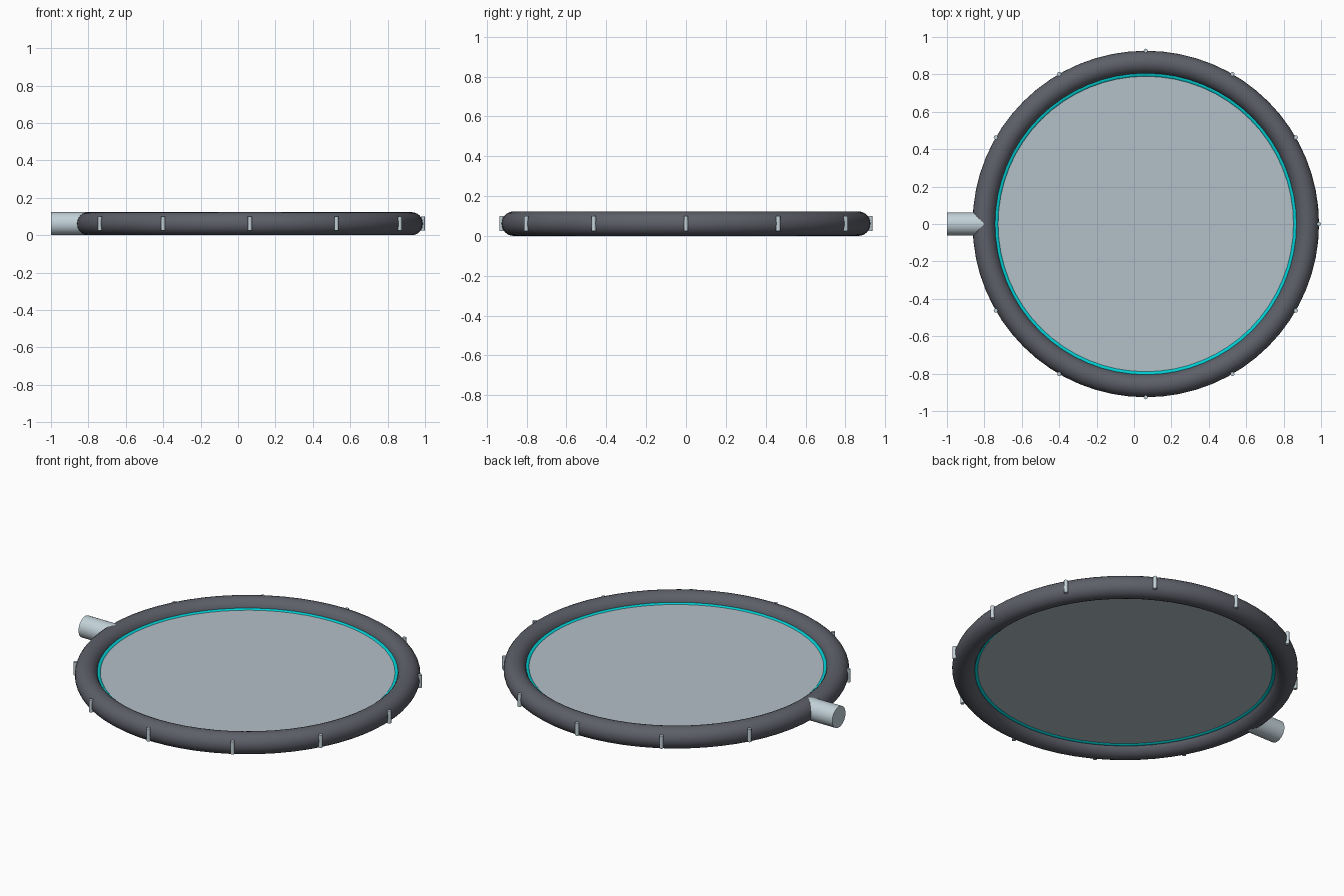
import bpy
import math

cube = bpy.data.objects.get("Cube")
if cube:
    bpy.data.objects.remove(cube, do_unlink=True)

CX = 0.063          # ring centre
TUBE = 0.0617       # tube radius, also half the height
MAJOR = 0.8645      # ring radius to the tube centre
INNER = 0.803       # radius of the trim and the panel


def make_material(name, rgb):
    mat = bpy.data.materials.new(name)
    mat.use_nodes = True
    colour = (*rgb, 1.0)
    mat.diffuse_color = colour
    mat.node_tree.nodes["Principled BSDF"].inputs["Base Color"].default_value = colour
    return mat


dark_grey = make_material("dark grey", (0.11, 0.115, 0.14))
cyan = make_material("cyan", (0.0, 0.62, 0.65))
panel_grey = make_material("pale blue grey", (0.45, 0.53, 0.58))
metal = make_material("light metal", (0.54, 0.64, 0.69))


def finish(name, mat):
    obj = bpy.context.object
    obj.name = name
    obj.data.materials.append(mat)
    bpy.ops.object.shade_smooth_by_angle(angle=math.radians(40))
    return obj


def torus(name, major, minor, sides, mat):
    bpy.ops.mesh.primitive_torus_add(
        major_radius=major, minor_radius=minor, major_segments=64,
        minor_segments=sides, location=(CX, 0, TUBE))
    return finish(name, mat)


def cylinder(name, radius, depth, location, mat, sides=32, rotation=(0, 0, 0)):
    bpy.ops.mesh.primitive_cylinder_add(
        vertices=sides, radius=radius, depth=depth,
        location=location, rotation=rotation)
    return finish(name, mat)


# Main ring, bright inner trim and flat panel
torus("outer_ring", MAJOR, TUBE, 24, dark_grey)
torus("inner_trim", INNER, 0.0185, 16, cyan)
cylinder("centre_panel", INNER, 0.025, (CX, 0, TUBE), panel_grey, sides=64)

# Side pipe running into the ring
pipe_end = CX - MAJOR
cylinder("side_pipe", TUBE, 1 + pipe_end, ((pipe_end - 1) / 2, 0, TUBE),
         metal, rotation=(0, math.pi / 2, 0))

# Small upright pins around the rim, except where the pipe enters
PINS = 12
for i in range(PINS):
    if i == PINS // 2:
        continue
    a = math.tau * i / PINS
    r = MAJOR + TUBE
    cylinder(f"rim_pin_{i + 1}", 0.011, 0.075,
             (CX + r * math.cos(a), r * math.sin(a), TUBE), metal, sides=12)
